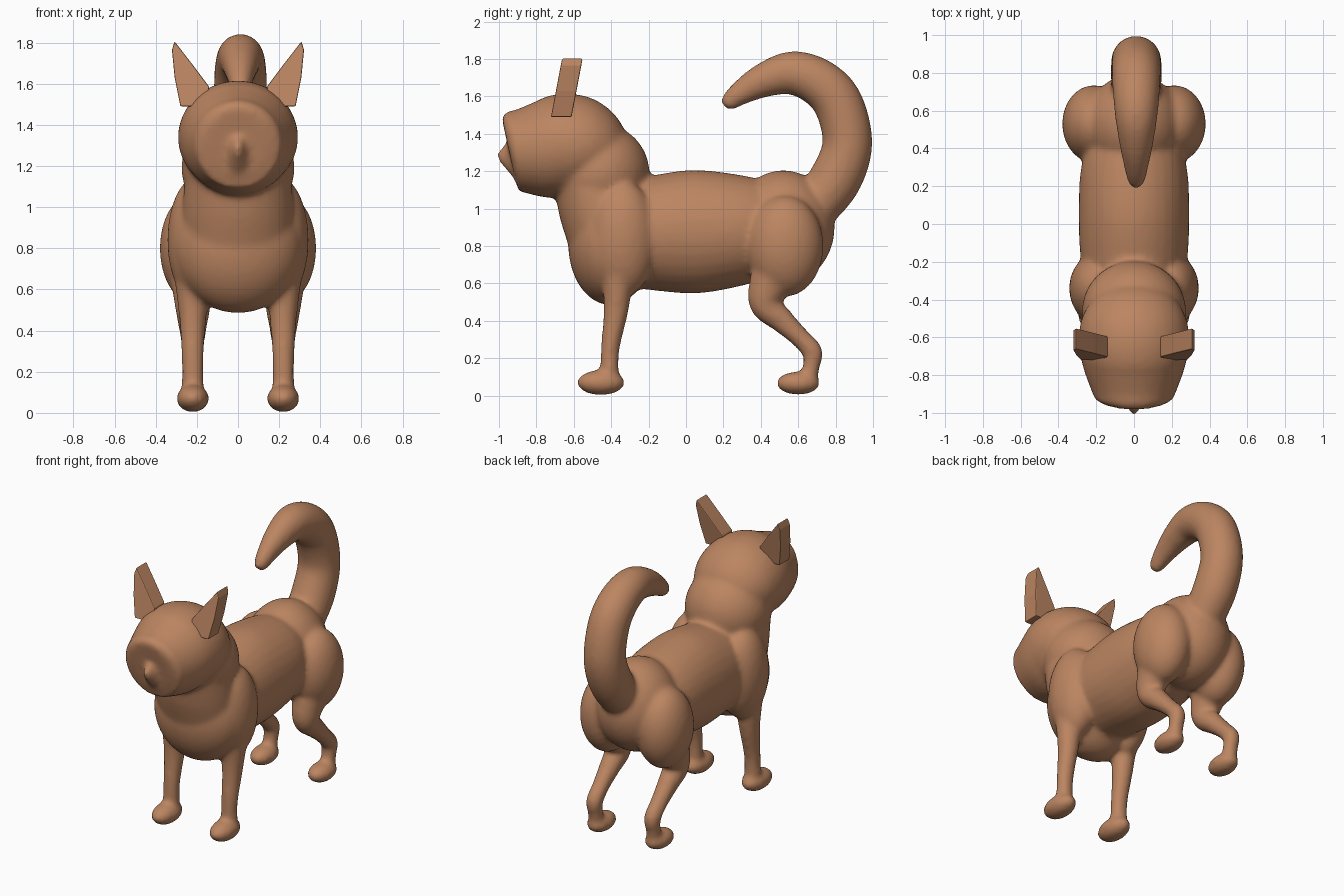
import bpy, bmesh, math
from mathutils import Matrix, Vector

fur = bpy.data.materials.new("brown fur")
fur.diffuse_color = (0.50, 0.235, 0.12, 1)


def ball(bm, center, radii):
    """Ellipsoid."""
    m = Matrix.Translation(center) @ Matrix.Diagonal((*radii, 1))
    bmesh.ops.create_uvsphere(bm, u_segments=40, v_segments=24, radius=1, matrix=m)


def spline(pts, steps=6):
    """Catmull-Rom interpolation of tuples."""
    pts = [Vector(p) for p in pts]
    ext = [pts[0] * 2 - pts[1]] + pts + [pts[-1] * 2 - pts[-2]]
    out = []
    for a, b, c, d in zip(ext, ext[1:], ext[2:], ext[3:]):
        for k in range(steps):
            t = k / steps
            out.append(0.5 * (2 * b + (c - a) * t + (2 * a - 5 * b + 4 * c - d) * t * t
                              + (3 * b - a - 3 * c + d) * t ** 3))
    return out + [pts[-1]]


def limb(bm, stations, x=0.0):
    """Closed tube through (y, z, half width, half depth) stations."""
    path = [tuple(p) for p in spline(stations)]
    rings = []
    for i, (y, z, w, d) in enumerate(path):
        a, b = path[max(i - 1, 0)], path[min(i + 1, len(path) - 1)]
        tan = Vector((0, b[0] - a[0], b[1] - a[1])).normalized()
        side = Vector((0, -tan.z, tan.y))
        ring = []
        for k in range(32):
            ang = math.tau * k / 32
            ring.append(bm.verts.new(Vector((x + w * math.cos(ang), y, z)) + side * d * math.sin(ang)))
        rings.append(ring)
    faces = [bm.faces.new((r[k], r[(k + 1) % 32], s[(k + 1) % 32], s[k]))
             for r, s in zip(rings, rings[1:]) for k in range(32)]
    faces += [bm.faces.new(rings[0][::-1]), bm.faces.new(rings[-1])]
    bmesh.ops.recalc_face_normals(bm, faces=faces)


def make_object(bm, name):
    mesh = bpy.data.meshes.new(name)
    bm.to_mesh(mesh)
    bm.free()
    mesh.materials.append(fur)
    obj = bpy.data.objects.new(name, mesh)
    bpy.context.collection.objects.link(obj)
    return obj


bm = bmesh.new()

# Barrel torso, rump, chest and neck
limb(bm, [(-0.35, 0.87, 0.25, 0.28), (-0.18, 0.87, 0.283, 0.307), (0.05, 0.877, 0.293, 0.33),
          (0.3, 0.885, 0.28, 0.295), (0.5, 0.89, 0.22, 0.24)])
ball(bm, (0, 0.52, 0.90), (0.26, 0.275, 0.305))
ball(bm, (0, -0.405, 0.81), (0.315, 0.225, 0.325))
ball(bm, (0, -0.46, 1.19), (0.275, 0.265, 0.265))
limb(bm, [(-0.52, 1.2, 0.25, 0.2), (-0.46, 1.0, 0.27, 0.22), (-0.42, 0.8, 0.27, 0.2)])

# Head with a flat face and small nose
limb(bm, [(-0.945, 1.30, 0.14, 0.17), (-0.93, 1.303, 0.20, 0.213), (-0.89, 1.308, 0.222, 0.222),
          (-0.75, 1.32, 0.272, 0.265), (-0.62, 1.34, 0.292, 0.275),
          (-0.50, 1.31, 0.275, 0.24), (-0.38, 1.25, 0.2, 0.15)])
limb(bm, [(-0.92, 1.28, 0.075, 0.12), (-0.96, 1.28, 0.04, 0.075),
          (-0.99, 1.28, 0.025, 0.04), (-1.008, 1.28, 0.014, 0.02)])

# Curled tail
limb(bm, [(0.68, 1.0, 0.13, 0.13), (0.80, 1.16, 0.135, 0.14), (0.863, 1.35, 0.132, 0.133),
          (0.815, 1.56, 0.13, 0.132), (0.71, 1.675, 0.125, 0.127), (0.57, 1.725, 0.112, 0.117),
          (0.43, 1.692, 0.09, 0.095), (0.31, 1.63, 0.065, 0.07),
          (0.23, 1.57, 0.045, 0.048), (0.205, 1.548, 0.025, 0.025)], 0.012)

for s in (-1, 1):
    x = 0.22 * s
    # Shoulder, front leg and paw
    ball(bm, (0.195 * s, -0.34, 0.84), (0.148, 0.185, 0.31))
    limb(bm, [(-0.35, 0.85, 0.11, 0.14), (-0.365, 0.62, 0.085, 0.085), (-0.375, 0.45, 0.065, 0.066),
              (-0.405, 0.25, 0.053, 0.05), (-0.41, 0.08, 0.055, 0.05)], x)
    ball(bm, (x, -0.455, 0.07), (0.079, 0.128, 0.067))
    # Thigh, bent hind leg and paw
    ball(bm, (0.213 * s, 0.53, 0.80), (0.167, 0.205, 0.27))
    limb(bm, [(0.53, 0.75, 0.13, 0.16), (0.45, 0.60, 0.10, 0.115), (0.425, 0.49, 0.082, 0.085),
              (0.51, 0.405, 0.066, 0.067), (0.61, 0.31, 0.054, 0.053), (0.675, 0.235, 0.053, 0.055),
              (0.67, 0.16, 0.048, 0.046), (0.65, 0.07, 0.05, 0.05)], x)
    ball(bm, (x, 0.60, 0.067), (0.077, 0.117, 0.062))

# Fuse the parts into one skin
body = make_object(bm, "body")
skin = body.modifiers.new("skin", 'REMESH')
skin.mode = 'VOXEL'
skin.voxel_size = 0.016
skin.use_smooth_shade = True
soft = body.modifiers.new("soften", 'SMOOTH')
soft.factor = 0.5
soft.iterations = 8

# Swept-back slab ears
profile = [(0.14, 1.585), (0.215, 1.685), (0.308, 1.805), (0.321, 1.765),
           (0.308, 1.63), (0.28, 1.49), (0.15, 1.49)]
for s, name in ((-1, "left_ear"), (1, "right_ear")):
    bm = bmesh.new()
    front, back = ([bm.verts.new((px * s, y0 + 0.19 * (pz - 1.49), pz)) for px, pz in profile]
                   for y0 in (-0.722, -0.612))
    bm.faces.new(front)
    bm.faces.new(back)
    n = len(profile)
    for k in range(n):
        j = (k + 1) % n
        bm.faces.new((front[k], front[j], back[j], back[k]))
    bmesh.ops.recalc_face_normals(bm, faces=bm.faces)
    ear = make_object(bm, name)
    bevel = ear.modifiers.new("edge", 'BEVEL')
    bevel.width = 0.006
    bevel.segments = 2
